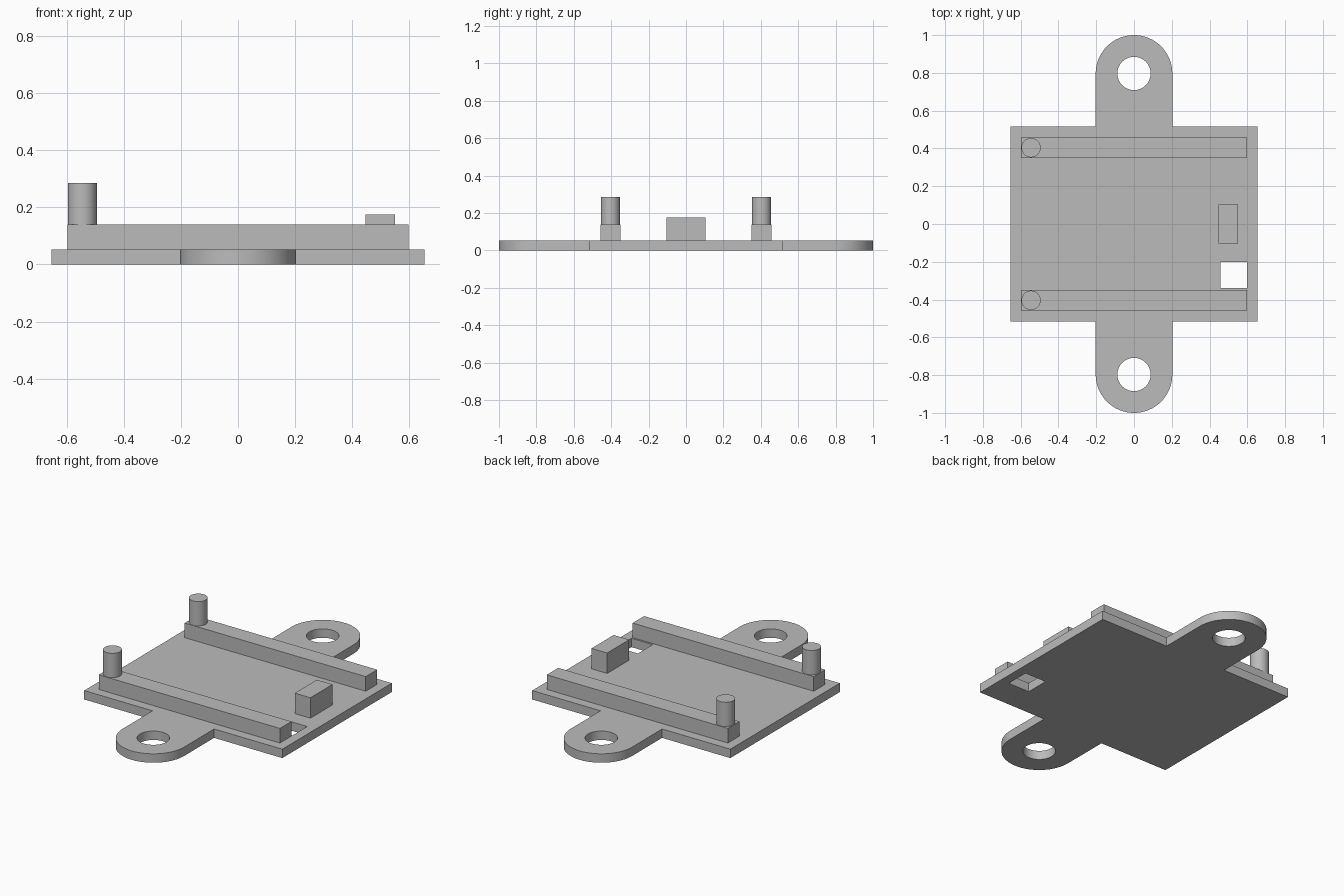
import bpy, bmesh, math

if "Cube" in bpy.data.objects:
    bpy.data.objects.remove(bpy.data.objects["Cube"])

grey = bpy.data.materials.new("light grey plastic")
colour = (0.5, 0.5, 0.5, 1)
grey.diffuse_color = colour
grey.use_nodes = True
grey.node_tree.nodes["Principled BSDF"].inputs["Base Color"].default_value = colour

PLATE_TOP, RAIL_TOP = 0.053, 0.14
HALF_X, HALF_Y = 0.653, 0.515
EAR_R, EAR_Y, HOLE_R = 0.203, 0.797, 0.088


def add_object(name, bm):
    bmesh.ops.recalc_face_normals(bm, faces=bm.faces)
    mesh = bpy.data.meshes.new(name)
    bm.to_mesh(mesh)
    bm.free()
    mesh.materials.append(grey)
    obj = bpy.data.objects.new(name, mesh)
    bpy.context.collection.objects.link(obj)
    return obj


def box(name, x0, x1, y0, y1, z0, z1):
    bm = bmesh.new()
    bmesh.ops.create_cube(bm, size=1)
    for v in bm.verts:
        v.co = (x0 + (v.co.x + 0.5) * (x1 - x0),
                y0 + (v.co.y + 0.5) * (y1 - y0),
                z0 + (v.co.z + 0.5) * (z1 - z0))
    return add_object(name, bm)


def cylinder(name, x, y, r, z0, z1):
    bm = bmesh.new()
    bmesh.ops.create_cone(bm, cap_ends=True, segments=64, radius1=r, radius2=r, depth=z1 - z0)
    bmesh.ops.translate(bm, verts=bm.verts, vec=(x, y, (z0 + z1) / 2))
    return add_object(name, bm)


def smooth(obj):
    bpy.ops.object.select_all(action='DESELECT')
    obj.select_set(True)
    bpy.context.view_layer.objects.active = obj
    bpy.ops.object.shade_smooth_by_angle(angle=math.radians(30))


# Base plate outline: rectangle with a rounded mounting ear at each end
def half_outline(s):
    points = [(s * HALF_X, s * HALF_Y), (s * EAR_R, s * HALF_Y)]
    for i in range(33):
        a = math.pi * i / 32
        points.append((s * EAR_R * math.cos(a), s * (EAR_Y + EAR_R * math.sin(a))))
    return points + [(-s * EAR_R, s * HALF_Y), (-s * HALF_X, s * HALF_Y)]


bm = bmesh.new()
outline = bm.faces.new([bm.verts.new((x, y, 0)) for x, y in half_outline(1) + half_outline(-1)])
extruded = bmesh.ops.extrude_face_region(bm, geom=[outline])
bmesh.ops.translate(bm, vec=(0, 0, PLATE_TOP),
                    verts=[g for g in extruded["geom"] if isinstance(g, bmesh.types.BMVert)])
plate = add_object("base_plate", bm)

# Ear holes and the square slot
cutters = [cylinder("ear_hole_cutter", 0, s * EAR_Y, HOLE_R, -0.1, 0.2) for s in (-1, 1)]
cutters.append(box("slot_cutter", 0.457, 0.597, -0.34, -0.2, -0.1, 0.2))
for cutter in cutters:
    mod = plate.modifiers.new(cutter.name, 'BOOLEAN')
    mod.operation = 'DIFFERENCE'
    mod.solver = 'EXACT'
    mod.object = cutter
    bpy.context.view_layer.objects.active = plate
    bpy.ops.object.modifier_apply(modifier=mod.name)
    bpy.data.objects.remove(cutter)
smooth(plate)

# Rails along both sides, each with an upright post
for side, s in (("front", -1), ("back", 1)):
    ys = sorted((s * 0.35, s * 0.458))
    box(side + "_rail", -0.597, 0.597, *ys, PLATE_TOP, RAIL_TOP)
    smooth(cylinder(side + "_post", -0.545, s * 0.404, 0.051, RAIL_TOP, 0.285))

# Stop block
box("stop_block", 0.447, 0.55, -0.104, 0.104, PLATE_TOP, 0.175)
